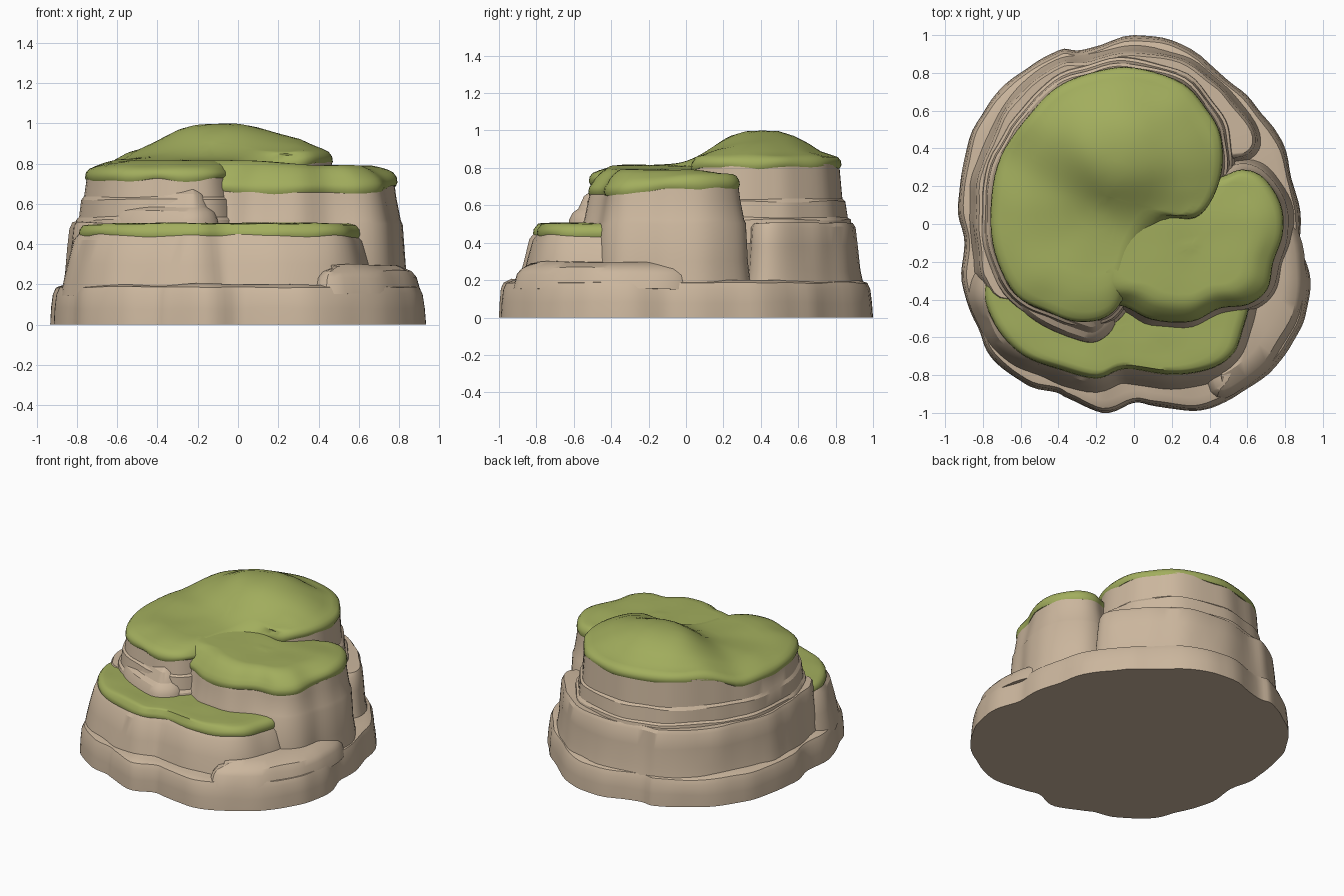
import bpy, bmesh, math
from mathutils import Vector, noise

cube = bpy.data.objects.get("Cube")
if cube:
    bpy.data.objects.remove(cube, do_unlink=True)


def make_material(name, colour):
    mat = bpy.data.materials.new(name)
    mat.use_nodes = True
    mat.diffuse_color = colour
    bsdf = mat.node_tree.nodes["Principled BSDF"]
    bsdf.inputs["Base Color"].default_value = colour
    bsdf.inputs["Roughness"].default_value = 0.9
    return mat


ROCK = make_material("sandy rock", (0.6, 0.47, 0.34, 1))
GRASS = make_material("grass green", (0.36, 0.42, 0.11, 1))


def clamp(t):
    t = max(0.0, min(1.0, t))
    return t * t * (3 - 2 * t)


def smooth_outline(points, steps=5):
    """Closed spline through the points, counter-clockwise, with outward normals."""
    pts = [Vector(p) for p in points]
    n = len(pts)
    area = sum(pts[i].cross(pts[(i + 1) % n]) for i in range(n))
    if area < 0:
        pts.reverse()
    curve = []
    for i in range(n):
        a, b, c, d = (pts[(i + k - 1) % n] for k in range(4))
        for s in range(steps):
            t = s / steps
            curve.append(0.5 * (2 * b + (c - a) * t + (2 * a - 5 * b + 4 * c - d) * t * t
                                + (3 * b - a - 3 * c + d) * t ** 3))
    m = len(curve)
    normals = []
    for i in range(m):
        tangent = (curve[(i + 2) % m] - curve[i - 2]).normalized()
        normals.append(Vector((tangent.y, -tangent.x)))
    return curve, normals


def build(name, rings, centre, mat, angle):
    """Skin a stack of rings, closed below by one face and above by a fan."""
    bm = bmesh.new()
    loops = [[bm.verts.new(p) for p in ring] for ring in rings]
    m = len(loops[0])
    for low, high in zip(loops, loops[1:]):
        for i in range(m):
            j = (i + 1) % m
            bm.faces.new((low[i], low[j], high[j], high[i]))
    bm.faces.new(loops[0][::-1])
    top = bm.verts.new(centre)
    for i in range(m):
        bm.faces.new((loops[-1][i], loops[-1][(i + 1) % m], top))
    mesh = bpy.data.meshes.new(name)
    bm.to_mesh(mesh)
    bm.free()
    mesh.materials.append(mat)
    obj = bpy.data.objects.new(name, mesh)
    bpy.context.collection.objects.link(obj)
    bpy.ops.object.select_all(action='DESELECT')
    obj.select_set(True)
    bpy.context.view_layer.objects.active = obj
    bpy.ops.object.shade_smooth_by_angle(angle=math.radians(angle))


def cliff(name, outline, profile, centre, top=None):
    """Rock tier: profile holds (height, outward offset); top gives a varying rim."""
    curve, normals = smooth_outline(outline)
    rings = []
    for k, (z, off) in enumerate(profile):
        ring = []
        for p, nrm in zip(curve, normals):
            wobble = 0.014 * noise.noise(Vector((p.x * 6, p.y * 6, z * 2)))
            q = p + nrm * (off + wobble)
            h = z + 0.012 * noise.noise(Vector((p.x * 3, p.y * 3, k)))
            if z == 0:
                h = 0
            elif top and k == len(profile) - 1:
                h = top(p.x, p.y) + 0.02
            ring.append((q.x, q.y, h))
        rings.append(ring)
    z = sum(p[2] for p in rings[-1]) / len(curve)
    build(name, rings, (*centre, z), ROCK, 28)


def turf(name, outline, centre, bottom, height, rim):
    """Grass cap with a rounded lip and a gently rolling top."""
    curve, normals = smooth_outline(outline)
    c = Vector(centre)
    rings = []
    for off, lift in ((-0.03, 0.01), (0.0, 0), (0.008, 0.25), (0.004, 0.6), (-0.012, 0.9)):
        ring = []
        for p, nrm in zip(curve, normals):
            q = p + nrm * off
            drip = 0.02 * noise.noise(Vector((p.x * 5, p.y * 5, 0)))
            ring.append((q.x, q.y, bottom(p.x, p.y) + lift * rim + drip * (1 - lift)))
        rings.append(ring)
    for s in (0.93, 0.85, 0.75, 0.64, 0.52, 0.4, 0.28, 0.16, 0.07):
        blend = clamp((1 - s) / 0.25)
        ring = []
        for p in curve:
            q = c + (p - c) * s
            edge = bottom(p.x, p.y) + rim
            bump = 0.008 * noise.noise(Vector((q.x * 5, q.y * 5, 1)))
            ring.append((q.x, q.y, edge + (height(q.x, q.y) - edge) * blend + bump))
        rings.append(ring)
    build(name, rings, (*centre, height(*centre)), GRASS, 60)


# Outlines of the tiers
base = [(.88, 0), (.88, -.12), (.93, -.28), (.92, -.42), (.88, -.55), (.8, -.69), (.64, -.85),
        (.45, -.95), (.3, -.99), (.1, -.96), (0, -.95), (-.17, -1), (-.35, -.93),
        (-.42, -.89), (-.58, -.85), (-.75, -.7), (-.83, -.55), (-.91, -.3), (-.9, -.1),
        (-.93, .1), (-.89, .4), (-.78, .62), (-.6, .8), (-.4, .93), (-.27, .92), (0, 1),
        (.25, .95), (.5, .77), (.65, .62), (.78, .43), (.85, .2)]
back = [(.6, .37), (.64, .47), (.54, .62), (.42, .75), (.25, .86), (0, .91), (-.27, .86),
        (-.4, .84), (-.58, .71), (-.72, .52), (-.81, .3), (-.84, .08), (-.82, -.15),
        (-.79, -.3), (-.6, -.4), (0, 0), (.4, .3)]
upper = [(.46, .3), (.45, .47), (.38, .6), (.25, .74), (0, .82), (-.2, .8), (-.4, .72),
         (-.55, .57), (-.7, .35), (-.75, .1), (-.73, -.15), (-.62, -.37), (-.45, -.46),
         (-.3, -.51), (-.16, -.49), (-.07, -.4), (0, -.2), (.15, .02), (.32, .04), (.41, .14)]
# The right plateau runs on beneath the upper grass so that the two merge
plateau = [(.3, .24), (.45, .24), (.57, .28), (.68, .24), (.77, .1), (.78, -.05), (.73, -.2),
           (.7, -.34), (.6, -.42), (.45, -.44), (.3, -.51), (.1, -.5), (-.05, -.43),
           (-.25, -.37), (-.36, -.1), (-.2, .1), (.1, .2)]
front = [(-.76, -.28), (-.78, -.4), (-.71, -.56), (-.58, -.69), (-.4, -.76), (-.2, -.81),
         (-.05, -.76), (.2, -.79), (.4, -.76), (.52, -.68), (.57, -.55), (.6, -.42),
         (.54, -.36), (.2, -.38), (-.2, -.43), (-.5, -.35), (-.68, -.22)]
buttress = [(-.6, -.38), (-.47, -.51), (-.32, -.57), (-.2, -.59), (-.13, -.5), (-.2, -.35),
            (-.4, -.3)]
shelf = [(.42, -.88), (.6, -.82), (.76, -.65), (.87, -.43), (.88, -.25), (.83, -.03),
         (.7, .05), (.6, -.2), (.4, -.5)]


# Ground shape of the grass
def rise(x, y):
    return clamp((y + 0.6 * x + 0.1) / 0.4)


def upper_edge(x, y):
    return 0.715 + 0.085 * rise(x, y)


def upper_top(x, y):
    spread = ((x + 0.08) / 0.35) ** 2 + ((y - 0.4) / 0.3) ** 2
    shoulder = 0.03 * clamp((x - 0.1) / 0.25) * clamp(y / 0.2)
    return 0.815 + 0.04 * rise(x, y) + shoulder + 0.145 * math.exp(-spread ** 1.4)


def plateau_edge(x, y):
    return 0.65 + 0.04 * clamp((y + 0.5) / 0.6)


def plateau_top(x, y):
    return 0.79 + 0.025 * clamp((0.4 - x) / 0.35) - 0.02 * clamp(y / 0.25)


# Rock tiers from the ground up
cliff("base_rock", base, [(0, 0), (.08, -.005), (.15, -.013), (.185, -.028), (.2, -.07)], (0, 0))
cliff("front_right_shelf", shelf, [(.15, .03), (.23, .01), (.265, -.015), (.295, -.09)],
      (.65, -.4))
cliff("back_tier", back, [(.15, .04), (.25, .02), (.38, .01), (.48, 0), (.505, -.015)], (-.15, .3))
cliff("front_tier", front, [(.15, .09), (.22, .075), (.3, .055), (.42, .025), (.46, -.01)],
      (-.1, -.55))
cliff("front_buttress", buttress, [(.44, .04), (.52, .03), (.56, .01), (.58, -.02), (.65, -.05),
                                   (.68, -.09)], (-.35, -.42))
cliff("upper_cliff", upper, [(.4, .075), (.52, .055), (.535, .04), (.62, .03), (.635, .015),
                             (.7, 0)], (-.15, .15), upper_edge)
cliff("right_cliff", plateau, [(.15, .07), (.3, .05), (.5, .035), (.52, .025), (.63, .005),
                               (.67, -.005)], (.3, -.12), plateau_edge)

# Grass caps
turf("upper_grass", upper, (-.15, .15), upper_edge, upper_top, 0.065)
turf("right_grass", plateau, (.3, -.12), plateau_edge, plateau_top, 0.075)
turf("front_grass", front, (-.1, -.55), lambda x, y: 0.43, lambda x, y: 0.505, 0.07)
